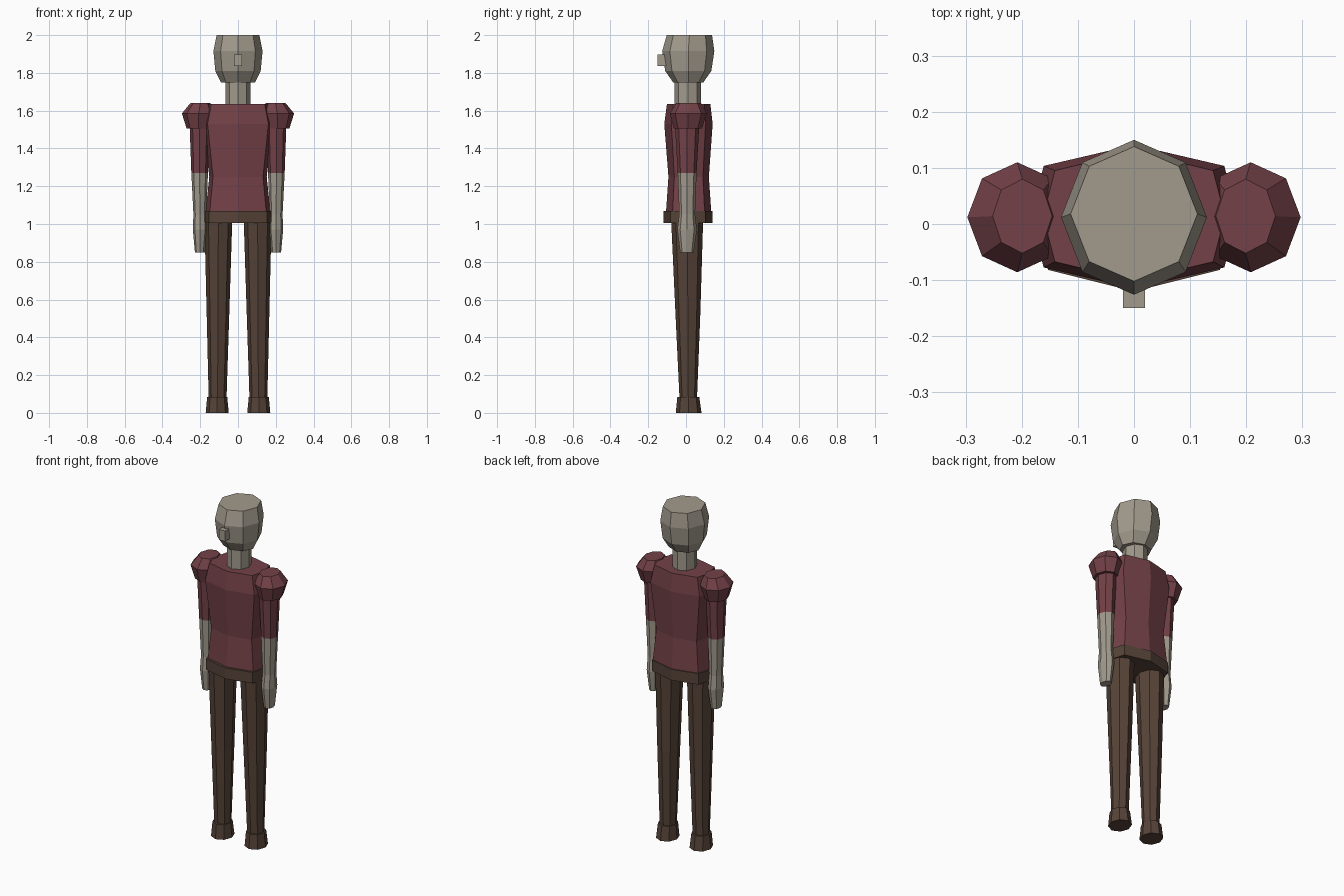
import bpy, bmesh, math


def material(name, rgb):
    m = bpy.data.materials.new(name)
    m.diffuse_color = (*rgb, 1.0)
    return m


SKIN = material("grey_skin", (0.36, 0.325, 0.265))
RED = material("dark_red_cloth", (0.172, 0.053, 0.064))
BROWN = material("dark_brown_cloth", (0.092, 0.056, 0.039))


def finish(bm, name, mat):
    bmesh.ops.recalc_face_normals(bm, faces=bm.faces[:])
    me = bpy.data.meshes.new(name)
    bm.to_mesh(me)
    bm.free()
    me.materials.append(mat)
    ob = bpy.data.objects.new(name, me)
    bpy.context.collection.objects.link(ob)
    return ob


def loft(name, mat, rings, corner=0.707, side=1):
    """Eight-sided tube with capped ends; each ring is (z, x, y, radius_x, radius_y)."""
    bm = bmesh.new()
    loops = []
    for z, cx, cy, rx, ry in rings:
        loop = []
        for i in range(8):
            c, s = math.cos(i * math.pi / 4), math.sin(i * math.pi / 4)
            if i % 2:
                c = math.copysign(corner, c)
            loop.append(bm.verts.new((side * (cx + rx * c), cy + ry * s, z)))
        loops.append(loop)
    for a, b in zip(loops, loops[1:]):
        for i in range(8):
            j = (i + 1) % 8
            bm.faces.new((a[i], a[j], b[j], b[i]))
    bm.faces.new(loops[0])
    bm.faces.new(loops[-1])
    return finish(bm, name, mat)


# Head and neck
loft("head", SKIN, [
    (1.75, 0, 0.012, 0.09, 0.08),
    (1.81, 0, 0.012, 0.12, 0.122),
    (1.915, 0, 0.012, 0.13, 0.138),
    (2.0, 0, 0.018, 0.113, 0.12),
])
loft("neck", SKIN, [(1.60, 0, 0.01, 0.065, 0.07), (1.78, 0, 0.01, 0.065, 0.07)])

# Nose block
bm = bmesh.new()
bmesh.ops.create_cube(bm, size=1)
for v in bm.verts:
    v.co = (v.co.x * 0.04, -0.12 + v.co.y * 0.06, 1.867 + v.co.z * 0.062)
finish(bm, "nose", SKIN)

# Shirt body and belt
loft("shirt", RED, [
    (1.06, 0, 0.014, 0.172, 0.12),
    (1.25, 0, 0.014, 0.152, 0.107),
    (1.53, 0, 0.013, 0.185, 0.128),
    (1.635, 0, 0.014, 0.162, 0.115),
], corner=0.87)
loft("belt", BROWN, [
    (1.005, 0, 0.01, 0.18, 0.13),
    (1.07, 0, 0.01, 0.18, 0.13),
], corner=0.85)

# Limbs, mirrored
for label, s in (("left", 1), ("right", -1)):
    loft(label + "_puffed_shoulder", RED, [
        (1.505, 0.208, 0.01, 0.064, 0.074),
        (1.585, 0.208, 0.012, 0.089, 0.098),
        (1.64, 0.199, 0.014, 0.053, 0.066),
    ], side=s)
    loft(label + "_sleeve", RED, [
        (1.27, 0.203, 0.006, 0.044, 0.05),
        (1.52, 0.203, 0.006, 0.053, 0.064),
    ], side=s)
    loft(label + "_forearm", SKIN, [
        (1.05, 0.202, 0.006, 0.034, 0.042),
        (1.27, 0.203, 0.006, 0.044, 0.05),
    ], side=s)
    loft(label + "_hand", SKIN, [
        (0.85, 0.202, 0.005, 0.026, 0.036),
        (0.97, 0.201, 0.006, 0.038, 0.052),
        (1.05, 0.202, 0.006, 0.034, 0.042),
    ], side=s)
    loft(label + "_leg", BROWN, [
        (0.07, 0.108, 0.012, 0.047, 0.046),
        (0.53, 0.106, 0.01, 0.06, 0.066),
        (1.03, 0.104, 0.006, 0.074, 0.085),
    ], side=s)
    loft(label + "_shoe", BROWN, [
        (0.0, 0.11, 0.014, 0.061, 0.068),
        (0.085, 0.11, 0.012, 0.053, 0.058),
    ], side=s)
